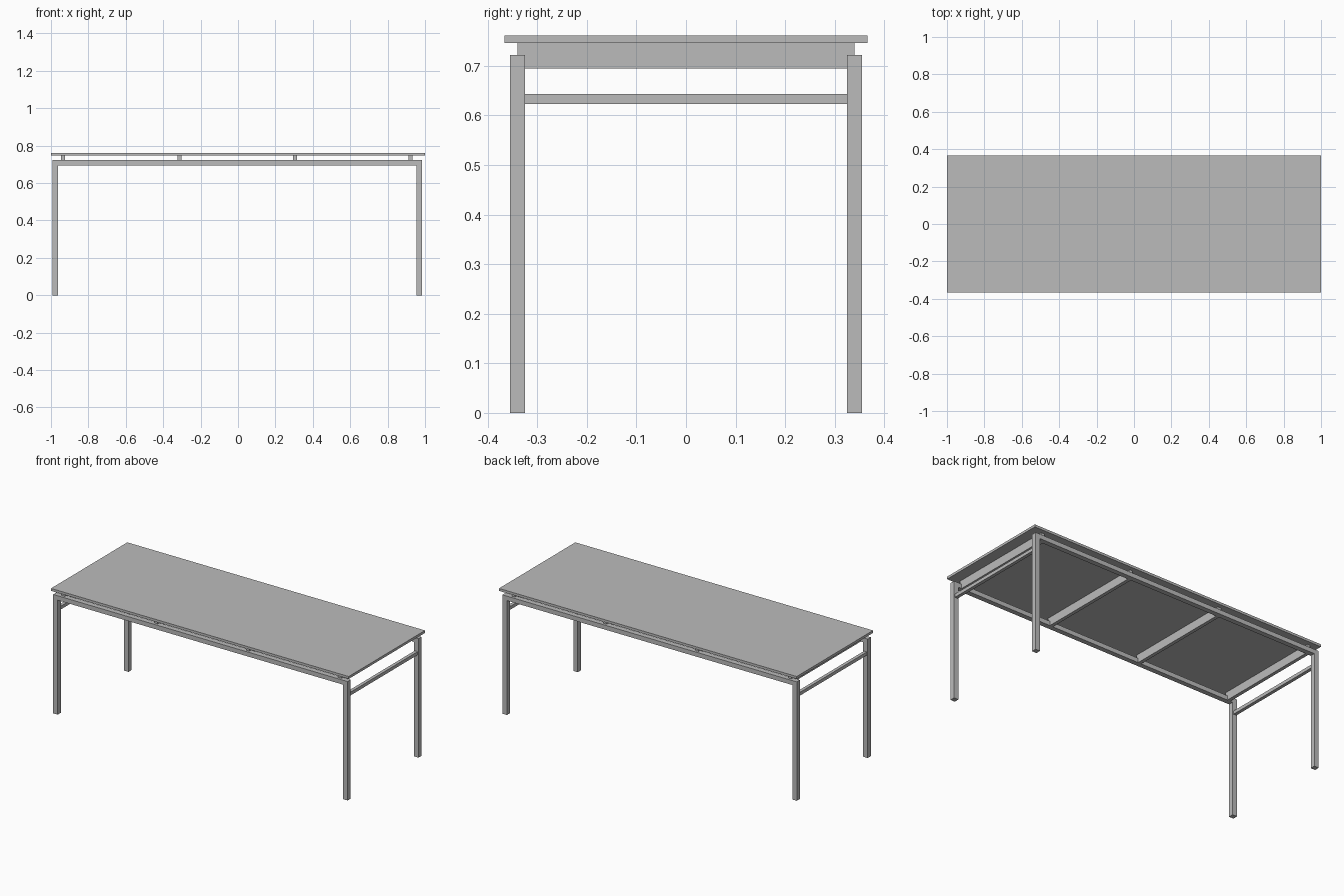
import bpy

if "Cube" in bpy.data.objects:
    bpy.data.objects.remove(bpy.data.objects["Cube"], do_unlink=True)

# Single grey finish
grey = bpy.data.materials.new("plain_grey")
grey.use_nodes = True
colour = (0.5, 0.5, 0.5, 1)
grey.diffuse_color = colour
grey.node_tree.nodes["Principled BSDF"].inputs["Base Color"].default_value = colour


def box(name, x, y, z):
    """Box spanning the given (low, high) pair on each axis."""
    spans = (x, y, z)
    bpy.ops.mesh.primitive_cube_add(size=1, location=[(a + b) / 2 for a, b in spans])
    part = bpy.context.object
    part.name = name
    part.scale = [b - a for a, b in spans]
    bpy.ops.object.transform_apply(location=False, rotation=False, scale=True)
    part.data.materials.append(grey)
    return part


def around(centre, width):
    return centre - width / 2, centre + width / 2


TUBE = 0.03
LEG_Y = 0.34
LEG_TOP = 0.722
TOP_UNDERSIDE = 0.746
RAIL_BOTTOM = 0.695
INNER_Y = LEG_Y - TUBE / 2
ENDS = {"right": -0.978, "left": 0.970}
SIDES = {"front": -LEG_Y, "back": LEG_Y}

# Table top
box("table_top", (-1, 1), (-0.366, 0.366), (TOP_UNDERSIDE, 0.761))

# Legs and low end stretchers
for end, x in ENDS.items():
    for side, y in SIDES.items():
        box(f"{side}_{end}_leg", around(x, TUBE), around(y, TUBE), (0, LEG_TOP))
    box(f"{end}_stretcher", around(x, 0.02), (-INNER_Y, INNER_Y), (0.623, 0.643))

# Long rails between the legs
rail_x = (ENDS["right"] + TUBE / 2, ENDS["left"] - TUBE / 2)
for side, y in SIDES.items():
    box(f"{side}_rail", rail_x, around(y, TUBE), (RAIL_BOTTOM, LEG_TOP))

# Cross bearers carrying the top
for i, x in enumerate((-0.936, -0.312, 0.305, 0.922)):
    box(f"cross_bearer_{i + 1}", around(x, 0.021), (-LEG_Y, LEG_Y),
        (RAIL_BOTTOM, TOP_UNDERSIDE))
